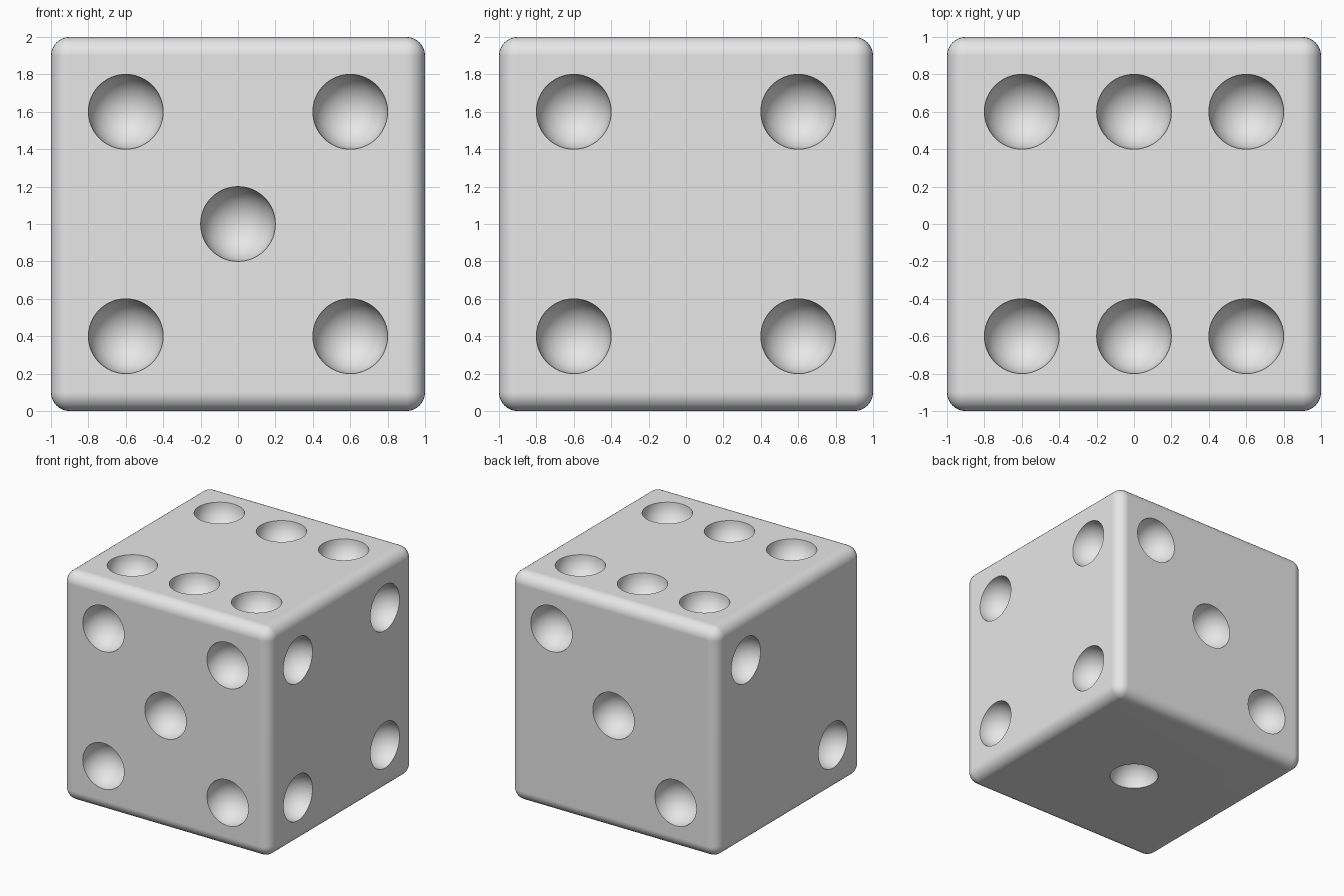
import bpy
import bmesh
from mathutils import Matrix, Vector

PIP_RADIUS = 0.2
SPREAD = 0.6
EDGE_RADIUS = 0.1

cube = bpy.data.objects.get("Cube")
if cube:
    bpy.data.objects.remove(cube, do_unlink=True)

grey = bpy.data.materials.new("light_grey")
grey.use_nodes = True
grey.diffuse_color = (0.8, 0.8, 0.8, 1)
grey.node_tree.nodes["Principled BSDF"].inputs["Base Color"].default_value = grey.diffuse_color


def make_object(name, bm):
    mesh = bpy.data.meshes.new(name)
    bm.to_mesh(mesh)
    bm.free()
    mesh.materials.append(grey)
    obj = bpy.data.objects.new(name, mesh)
    bpy.context.collection.objects.link(obj)
    return obj


# Cube with rounded edges and corners
bm = bmesh.new()
bmesh.ops.create_cube(bm, size=2, matrix=Matrix.Translation((0, 0, 1)))
bmesh.ops.bevel(bm, geom=bm.edges[:], offset=EDGE_RADIUS, segments=8,
                profile=0.5, affect='EDGES', clamp_overlap=True)
die = make_object("die_body", bm)

# Pip layouts: outward normal, horizontal axis, vertical axis, pip grid positions
X, Y, Z = Vector((1, 0, 0)), Vector((0, 1, 0)), Vector((0, 0, 1))
corners = [(-1, -1), (1, -1), (-1, 1), (1, 1)]
diagonal = [(-1, -1), (1, 1)]
faces = [
    (-Y, X, Z, corners + [(0, 0)]),             # front: five
    (Y, X, Z, diagonal + [(0, 0)]),             # back: three
    (X, Y, Z, corners),                         # right-hand side: four
    (-X, Y, Z, diagonal),                       # opposite side: two
    (Z, X, Y, corners + [(0, -1), (0, 1)]),     # top: six
    (-Z, X, Y, [(0, 0)]),                       # bottom: one
]

# Spheres that hollow out the pips
bm = bmesh.new()
for normal, across, up, pips in faces:
    for a, b in pips:
        centre = Z + normal + (across * a + up * b) * SPREAD
        bmesh.ops.create_uvsphere(bm, u_segments=48, v_segments=24, radius=PIP_RADIUS,
                                  matrix=Matrix.Translation(centre))
cutter = make_object("pip_cutter", bm)
cutter.hide_render = True

# Carve the pips, then drop the cutter
bpy.ops.object.select_all(action='DESELECT')
bpy.context.view_layer.objects.active = die
die.select_set(True)
carve = die.modifiers.new("carve_pips", 'BOOLEAN')
carve.operation = 'DIFFERENCE'
carve.solver = 'EXACT'
carve.object = cutter
bpy.ops.object.modifier_apply(modifier=carve.name)
bpy.data.objects.remove(cutter, do_unlink=True)

# Smooth curves, crisp pip rims, flat-looking sides
bpy.ops.object.shade_smooth_by_angle()
weighted = die.modifiers.new("flat_sides", 'WEIGHTED_NORMAL')
weighted.keep_sharp = True
